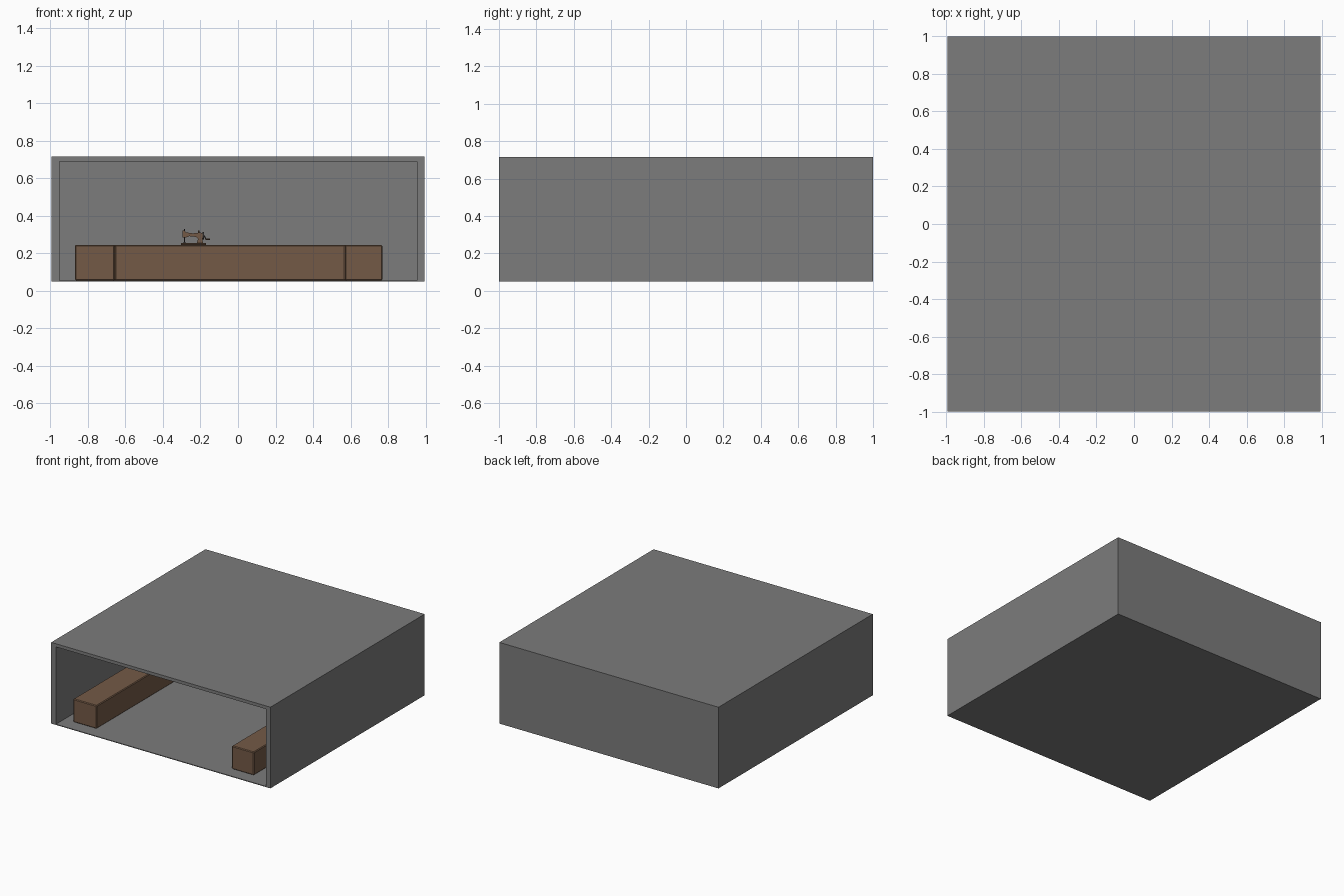
import bpy
import bmesh
from math import radians
from mathutils import Vector, Matrix

old = bpy.data.objects.get("Cube")
if old:
    bpy.data.objects.remove(old, do_unlink=True)


def material(name, rgb):
    mat = bpy.data.materials.new(name)
    mat.use_nodes = True
    mat.diffuse_color = (*rgb, 1)
    mat.node_tree.nodes["Principled BSDF"].inputs["Base Color"].default_value = (*rgb, 1)
    return mat


GREY = material("wall grey", (0.2, 0.2, 0.2))
BROWN = material("wood brown", (0.175, 0.102, 0.062))
DARK = material("dark metal", (0.06, 0.055, 0.055))


def finish(name, bm, mat, bevel=0, smooth=False):
    bmesh.ops.recalc_face_normals(bm, faces=bm.faces)
    mesh = bpy.data.meshes.new(name)
    bm.to_mesh(mesh)
    bm.free()
    mesh.materials.append(mat)
    obj = bpy.data.objects.new(name, mesh)
    bpy.context.collection.objects.link(obj)
    if bevel:
        mod = obj.modifiers.new("Bevel", 'BEVEL')
        mod.width = bevel
        mod.segments = 1
    if smooth:
        bpy.ops.object.select_all(action='DESELECT')
        obj.select_set(True)
        bpy.context.view_layer.objects.active = obj
        bpy.ops.object.shade_smooth_by_angle(angle=radians(40))
    return obj


def box_mesh(lo, hi):
    lo, hi = Vector(lo), Vector(hi)
    bm = bmesh.new()
    bmesh.ops.create_cube(bm, size=1)
    bmesh.ops.scale(bm, vec=hi - lo, verts=bm.verts)
    bmesh.ops.translate(bm, vec=(lo + hi) / 2, verts=bm.verts)
    return bm


def prism(name, points, offset, mat, bevel=0):
    """Extrude a closed outline by an offset vector."""
    bm = bmesh.new()
    n = len(points)
    near = [bm.verts.new(p) for p in points]
    far = [bm.verts.new(Vector(p) + Vector(offset)) for p in points]
    bm.faces.new(near)
    bm.faces.new(far[::-1])
    for i in range(n):
        j = (i + 1) % n
        bm.faces.new((near[i], far[i], far[j], near[j]))
    return finish(name, bm, mat, bevel)


def rod(name, a, b, radius, mat, sides=12):
    a, b = Vector(a), Vector(b)
    bm = bmesh.new()
    turn = (b - a).to_track_quat('Z', 'Y').to_matrix().to_4x4()
    bmesh.ops.create_cone(bm, cap_ends=True, segments=sides, radius1=radius, radius2=radius,
                          depth=(b - a).length, matrix=Matrix.Translation((a + b) / 2) @ turn)
    return finish(name, bm, mat, smooth=True)


# Room shell: a block whose front is inset and pushed back to the rear wall
FLOOR = 0.056
bm = box_mesh((-0.995, -1, 0.05), (0.994, 1, 0.716))
front = min(bm.faces, key=lambda f: f.calc_center_median().y)
for depth in (-1, 0.95):
    bmesh.ops.inset_individual(bm, faces=[front], thickness=0.01)
    mid = front.calc_center_median()
    for v in front.verts:
        v.co = (-0.952 if v.co.x < mid.x else 0.954, depth,
                FLOOR if v.co.z < mid.z else 0.69)
finish("room_shell", bm, GREY)

# U-shaped counter with two arms reaching to the open front
FRONT, BAR, BACK = -0.895, 0.56, 0.77
outline = [(-0.87, FRONT), (-0.657, FRONT), (-0.657, BAR), (0.57, BAR),
           (0.57, FRONT), (0.77, FRONT), (0.77, BACK), (-0.87, BACK)]
prism("counter", [(x, y, FLOOR) for x, y in outline], (0, 0, 0.19), BROWN, bevel=0.006)

# Sewing machine on the back counter
Y = 0.66
TOP = 0.246
finish("machine_base", box_mesh((-0.305, Y - 0.03, TOP), (-0.17, Y + 0.03, TOP + 0.01)),
       BROWN, bevel=0.002)
body = [(-0.22, 0.255), (-0.185, 0.255), (-0.19, 0.27), (-0.188, 0.306), (-0.2, 0.312),
        (-0.24, 0.307), (-0.275, 0.312), (-0.285, 0.322), (-0.296, 0.322), (-0.296, 0.286),
        (-0.275, 0.286), (-0.26, 0.292), (-0.222, 0.288), (-0.212, 0.278)]
prism("machine_body", [(x, Y - 0.012, z) for x, z in body], (0, 0.024, 0), BROWN)
rod("needle_bar", (-0.285, Y, 0.254), (-0.285, Y, 0.33), 0.002, DARK)
rod("presser_foot", (-0.285, Y, 0.256), (-0.285, Y, 0.26), 0.006, DARK)
rod("thread_spool", (-0.21, Y, 0.308), (-0.21, Y, 0.322), 0.004, BROWN)
rod("hand_wheel", (-0.19, Y, 0.295), (-0.182, Y, 0.295), 0.02, DARK, 20)
rod("crank_arm", (-0.18, Y, 0.295), (-0.172, Y, 0.277), 0.003, DARK)
rod("crank_handle", (-0.174, Y, 0.277), (-0.15, Y, 0.277), 0.004, BROWN)
